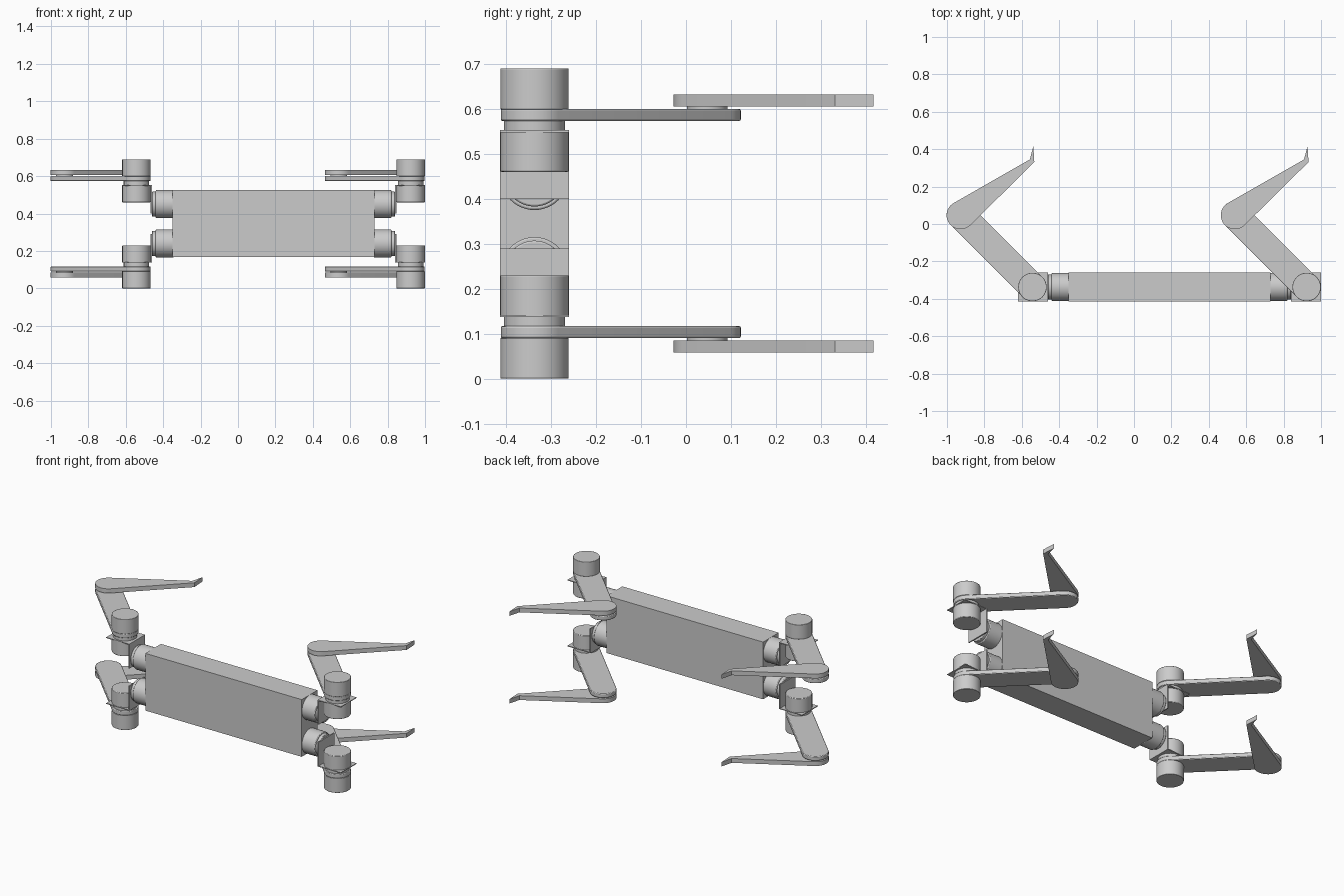
import bpy
import bmesh
import math
from mathutils import Matrix, Vector

cube = bpy.data.objects.get("Cube")
if cube:
    bpy.data.objects.remove(cube, do_unlink=True)

# One grey for the whole machine
grey = bpy.data.materials.new("light_grey")
grey.use_nodes = True
COLOUR = (0.6, 0.6, 0.6, 1)
grey.diffuse_color = COLOUR
grey.node_tree.nodes["Principled BSDF"].inputs["Base Color"].default_value = COLOUR

MID_X, MID_Y, MID_Z = 0.19, -0.337, 0.345
HIP_X, HIP_DZ, MOTOR_R = 0.733, 0.105, 0.077
KNEE = Vector((-0.384, 0.384))


def finish(name, bm, bevel=0.0):
    bmesh.ops.recalc_face_normals(bm, faces=bm.faces)
    mesh = bpy.data.meshes.new(name)
    bm.to_mesh(mesh)
    bm.free()
    mesh.materials.append(grey)
    obj = bpy.data.objects.new(name, mesh)
    bpy.context.collection.objects.link(obj)
    bpy.ops.object.select_all(action="DESELECT")
    obj.select_set(True)
    bpy.context.view_layer.objects.active = obj
    if bevel:
        mod = obj.modifiers.new("edge_bevel", "BEVEL")
        mod.width, mod.segments, mod.limit_method = bevel, 2, "ANGLE"
    bpy.ops.object.shade_smooth_by_angle(angle=math.radians(35))
    return obj


def box(name, lo, hi):
    lo, hi = Vector(lo), Vector(hi)
    bm = bmesh.new()
    bmesh.ops.create_cube(bm, size=1)
    bmesh.ops.scale(bm, vec=hi - lo, verts=bm.verts)
    bmesh.ops.translate(bm, vec=(lo + hi) / 2, verts=bm.verts)
    return finish(name, bm)


def cylinder(name, centre, radius, depth, axis="Z", bevel=0.0):
    bm = bmesh.new()
    bmesh.ops.create_cone(bm, cap_ends=True, segments=48, radius1=radius,
                          radius2=radius, depth=depth)
    if axis == "X":
        bmesh.ops.rotate(bm, verts=bm.verts, matrix=Matrix.Rotation(math.pi / 2, 3, "Y"))
    bmesh.ops.translate(bm, vec=centre, verts=bm.verts)
    return finish(name, bm, bevel)


def plate(name, outline, z0, z1, bevel=0.0):
    bm = bmesh.new()
    face = bm.faces.new([bm.verts.new((p[0], p[1], z0)) for p in outline])
    out = bmesh.ops.extrude_face_region(bm, geom=[face])
    top = [g for g in out["geom"] if isinstance(g, bmesh.types.BMVert)]
    bmesh.ops.translate(bm, vec=(0, 0, z1 - z0), verts=top)
    return finish(name, bm, bevel)


def arc(centre, radius, start, end, steps=20):
    return [Vector(centre) + radius * Vector((math.cos(a), math.sin(a)))
            for a in (math.radians(start + (end - start) * i / steps)
                      for i in range(steps + 1))]


# Body
box("body", (-0.35, -0.414, 0.168), (0.73, -0.26, 0.525))

for side, sx in (("right", -1), ("left", 1)):
    for level, sz in (("upper", 1), ("lower", -1)):
        tag = f"{side}_{level}"
        hip = Vector((MID_X + sx * HIP_X, MID_Y))
        knee = hip + KNEE

        def height(dz):
            return MID_Z + sz * dz

        def upright(name, at, radius, d0, d1, bevel=0.0):
            cylinder(f"{tag}_{name}", (at.x, at.y, height((d0 + d1) / 2)),
                     radius, d1 - d0, "Z", bevel)

        def slab(name, outline, d0, d1, bevel=0.0):
            z0, z1 = sorted((height(d0), height(d1)))
            plate(f"{tag}_{name}", outline, z0, z1, bevel)

        # Shoulder motor and its rotor on the end of the body
        for name, x0, x1, r in (("shoulder_motor", 0.535, 0.63, 0.075),
                                ("shoulder_rotor", 0.625, 0.65, 0.067)):
            cylinder(f"{tag}_{name}", (MID_X + sx * (x0 + x1) / 2, MID_Y, height(HIP_DZ)),
                     r, x1 - x0, "X", 0.004)

        # Thin angle bracket: upright wall and square shelf
        wall = sorted(MID_X + sx * d for d in (0.65, 0.657))
        za, zb = sorted((height(0.055), height(0.208)))
        box(f"{tag}_bracket_wall", (wall[0], MID_Y - MOTOR_R, za),
            (wall[1], MID_Y + MOTOR_R, zb))
        corners = ((-1, -1), (1, -1), (1, 1), (-1, 1))
        slab("bracket_shelf", [hip + MOTOR_R * Vector(c) for c in corners], 0.203, 0.208)

        # Hip motor, rotor and knee drive motor stacked on the hip axis
        upright("hip_motor", hip, MOTOR_R - 0.001, 0.115, 0.206, 0.003)
        upright("hip_rotor", hip, 0.068, 0.206, 0.23)
        upright("knee_drive_motor", hip, MOTOR_R - 0.001, 0.254, 0.345, 0.002)

        # Thigh: a round-ended bar from hip to knee
        slab("thigh", arc(hip, 0.075, 225, 405) + arc(knee, 0.075, 45, 225),
             0.228, 0.255, 0.004)
        upright("knee_spacer", knee, 0.045, 0.254, 0.262)

        # Shin: tapers from the round knee to a bent pointed toe
        toe = [knee + Vector(p) for p in ((0.394, 0.284), (0.389, 0.37), (0.37, 0.298))]
        slab("shin", arc(knee, 0.075, 120, 314) + toe, 0.26, 0.287)
